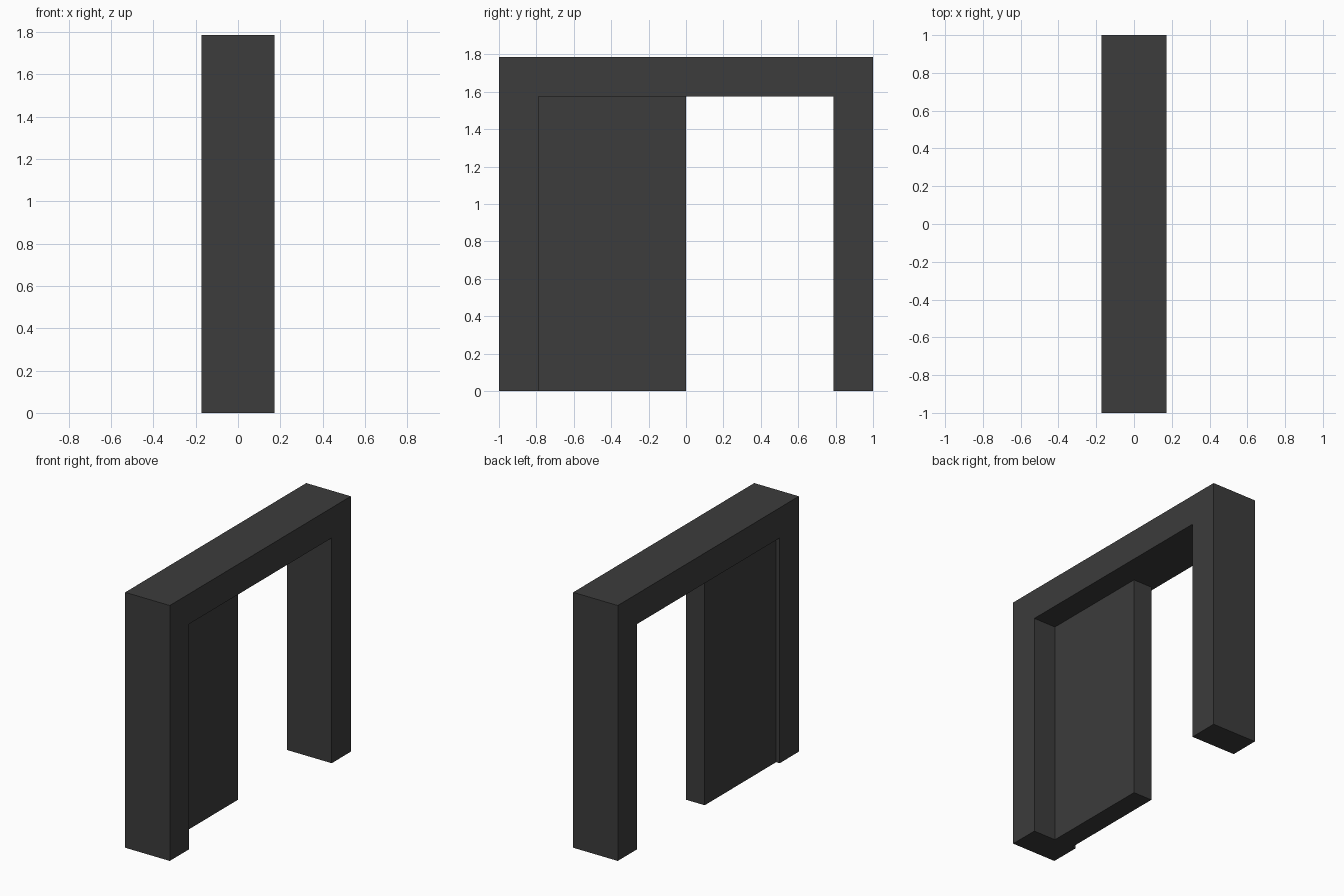
import bpy
import bmesh

# Remove the default object
default = bpy.data.objects.get("Cube")
if default:
    bpy.data.objects.remove(default, do_unlink=True)

DEPTH = 0.345      # frame thickness along x
HEIGHT = 1.786
OPENING = 1.575    # underside of the lintel
INNER = 0.789      # inner face of the posts

# Single dark grey material
grey = bpy.data.materials.new("dark grey")
grey.use_nodes = True
color = (0.045, 0.045, 0.045, 1)
grey.diffuse_color = color
bsdf = grey.node_tree.nodes["Principled BSDF"]
bsdf.inputs["Base Color"].default_value = color
bsdf.inputs["Roughness"].default_value = 0.8


def extrude_profile(name, profile, x_min, x_max):
    """Extrude a (y, z) outline along x into a closed solid."""
    bm = bmesh.new()
    face = bm.faces.new([bm.verts.new((x_min, y, z)) for y, z in profile])
    result = bmesh.ops.extrude_face_region(bm, geom=[face])
    moved = [v for v in result["geom"] if isinstance(v, bmesh.types.BMVert)]
    bmesh.ops.translate(bm, verts=moved, vec=(x_max - x_min, 0, 0))
    bmesh.ops.recalc_face_normals(bm, faces=bm.faces)
    mesh = bpy.data.meshes.new(name)
    bm.to_mesh(mesh)
    bm.free()
    mesh.materials.append(grey)
    obj = bpy.data.objects.new(name, mesh)
    bpy.context.collection.objects.link(obj)
    return obj


# Door frame: two posts and a lintel as one arch outline
half_arch = [(1, HEIGHT), (1, 0), (INNER, 0), (INNER, OPENING)]
arch = half_arch + [(-y, z) for y, z in reversed(half_arch)]
extrude_profile("door_frame", arch, -DEPTH / 2, DEPTH / 2)

# Sliding door panel filling the front half of the opening
panel = [(-INNER, 0), (0, 0), (0, OPENING), (-INNER, OPENING)]
extrude_profile("door_panel", panel, -0.145, 0)
